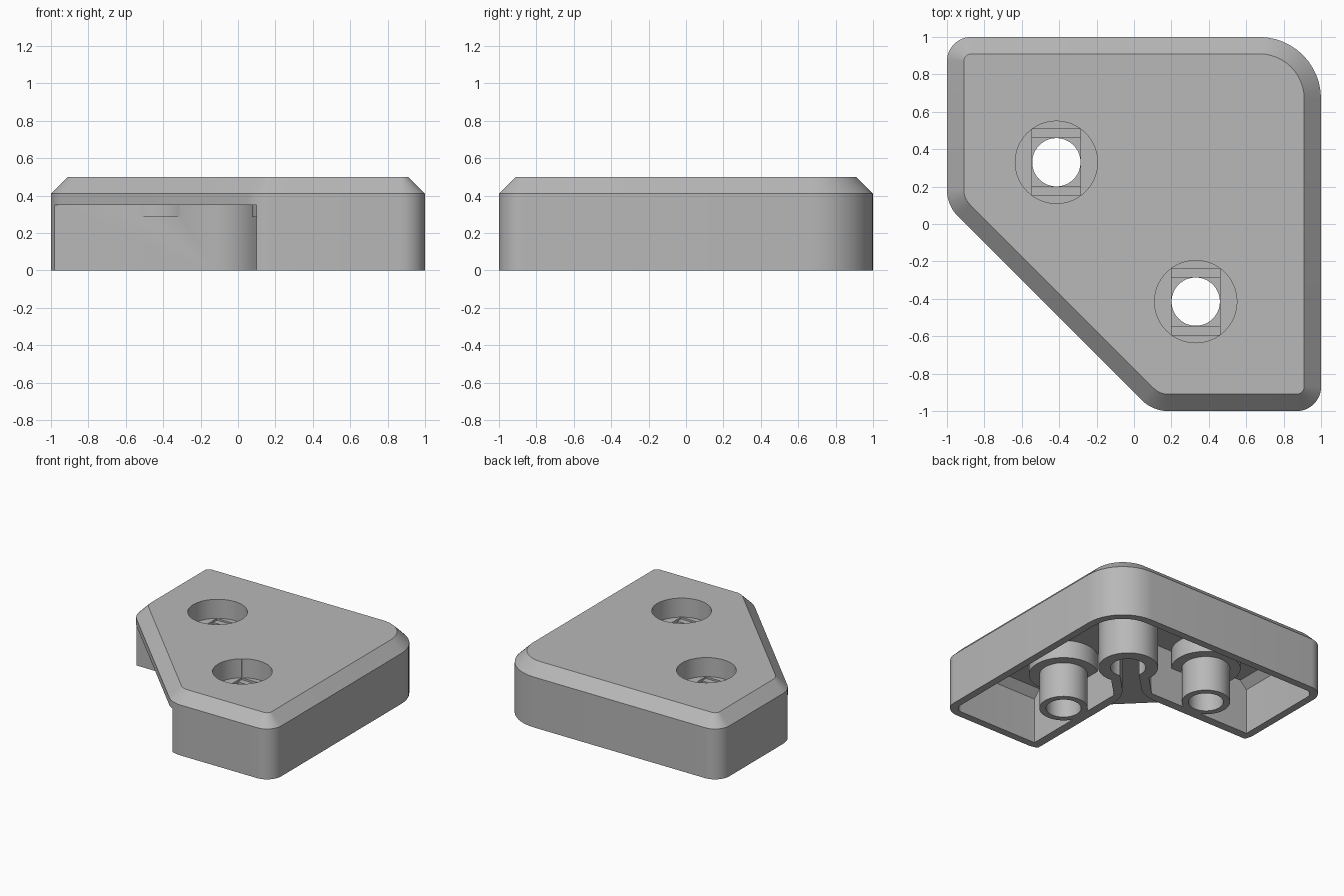
import bpy, math
from math import sin, cos, pi, sqrt
from mathutils import Vector

cube = bpy.data.objects.get("Cube")
if cube:
    bpy.data.objects.remove(cube, do_unlink=True)

grey = bpy.data.materials.new("plain_grey")
grey.use_nodes = True
grey.diffuse_color = (0.48, 0.48, 0.48, 1)
grey.node_tree.nodes["Principled BSDF"].inputs["Base Color"].default_value = (0.48, 0.48, 0.48, 1)

TOP, EDGE, CHAMFER, WALL = 0.5, 0.41, 0.09, 0.06
NOTCH, NOTCH_TOP, BOSS_LOW = 0.1, 0.35, 0.285
CORNER, BORE = 0.35, 0.13
SCREWS = [(-0.415, 0.33), (0.33, -0.415)]


def loft(name, rings):
    """Solid through (points, z) rings with equal point counts."""
    n = len(rings[0][0])
    verts = [(x, y, z) for pts, z in rings for x, y in pts]
    faces = [tuple(range(n))[::-1], tuple(range(len(verts) - n, len(verts)))]
    for k in range(len(rings) - 1):
        for i in range(n):
            a, b, j = k * n, (k + 1) * n, (i + 1) % n
            faces.append((a + i, a + j, b + j, b + i))
    mesh = bpy.data.meshes.new(name)
    mesh.from_pydata(verts, [], faces)
    mesh.materials.append(grey)
    obj = bpy.data.objects.new(name, mesh)
    bpy.context.scene.collection.objects.link(obj)
    return obj


def prism(name, pts, low, high):
    return loft(name, [(pts, low), (pts, high)])


def disc(centre, r, n=64):
    return [(centre[0] + r * cos(2 * pi * i / n), centre[1] + r * sin(2 * pi * i / n)) for i in range(n)]


def rect(x0, y0, x1, y1):
    return [(x0, y0), (x1, y0), (x1, y1), (x0, y1)]


def diagonal(pts):
    """Points given along and across the notch diagonal."""
    return [(NOTCH + (u - v) / sqrt(2), NOTCH + (u + v) / sqrt(2)) for u, v in pts]


def outline(d, steps=12):
    """Five-sided rounded outline, inset by d, counter-clockwise."""
    a, e = 0.1 + 0.414 * d, 1 - d
    corners = [((e, e), 0.33), ((-e, e), 0.13), ((-e, a), 0.2), ((a, -e), 0.2), ((e, -e), 0.13)]
    pts = []
    for i, (c, r) in enumerate(corners):
        c, r = Vector(c), max(r - d, 0.01)
        p = (Vector(corners[i - 1][0]) - c).normalized()
        q = (Vector(corners[(i + 1) % 5][0]) - c).normalized()
        half = p.angle(q) / 2
        centre = c + (p + q).normalized() * (r / sin(half))
        start = c + p * (r / math.tan(half)) - centre
        sweep = pi - 2 * half
        for k in range(steps + 1):
            t = sweep * k / steps
            pts.append((centre.x + start.x * cos(t) - start.y * sin(t),
                        centre.y + start.x * sin(t) + start.y * cos(t)))
    return pts


def subtract(target, cutters):
    """Cut each solid from the target, bake the result, drop the cutters."""
    for cutter in cutters:
        mod = target.modifiers.new("cut", 'BOOLEAN')
        mod.operation, mod.solver, mod.object = 'DIFFERENCE', 'EXACT', cutter
    graph = bpy.context.evaluated_depsgraph_get()
    graph.update()
    mesh = bpy.data.meshes.new_from_object(target.evaluated_get(graph))
    target.modifiers.clear()
    target.data = mesh
    for cutter in cutters:
        bpy.data.objects.remove(cutter, do_unlink=True)


def bosses():
    return [prism("screw_boss", disc(c, 0.255), BOSS_LOW, 0.6) for c in SCREWS]


# Outer shell with chamfered rim
shell = loft("corner_bracket", [(outline(0), 0), (outline(0), EDGE), (outline(CHAMFER), TOP)])

# Hollow under the shell, leaving notch walls, corner tube, screw tubes and bosses
inner = NOTCH + 0.07
hollow = loft("hollow", [(outline(WALL), -0.1), (outline(WALL), 0.37), (outline(WALL + 0.06), 0.43)])
subtract(hollow, [
    prism("notch_walls", rect(-2, -2, inner, inner), -0.2, 0.7),
    prism("neck_walls", diagonal(rect(-0.05, -0.14, 0.354, 0.14)), -0.21, 0.71),
    prism("corner_tube", disc((CORNER, CORNER), 0.22), -0.22, 0.72),
] + [prism("screw_tube", disc(c, 0.178), -0.23, 0.73) for c in SCREWS] + bosses())

# Square notch under the sloping side, interrupted by the two bosses
notch = prism("notch", rect(-2, -2, NOTCH, NOTCH), -0.1, NOTCH_TOP)
subtract(notch, bosses())

# Flared slot from the notch into the corner bore
w, k = 0.07, 0.16
flare = []
for i in range(11):
    t = i / 10
    flare.append(((1 - t) ** 2 * -k + 2 * t * (1 - t) * -w + t * t * 0.05,
                  (1 - t) ** 2 * k + 2 * t * (1 - t) * w + t * t * w))
flare.append((0.33, w))
slot_pts = [(u, -v) for u, v in flare] + [(u, v) for u, v in reversed(flare)]
slot = prism("slot", diagonal(slot_pts), -0.11, NOTCH_TOP - 0.001)
bore = prism("bore", disc((CORNER, CORNER), BORE), -0.12, NOTCH_TOP - 0.002)

# Stepped screw holes: wide recess, flat slot, square, then round hole
holes = []
for x, y in SCREWS:
    half = sqrt(0.22 ** 2 - BORE ** 2)
    holes += [
        prism("recess", disc((x, y), 0.22), 0.345, 0.7),
        prism("flat", rect(x - BORE, y - half, x + BORE, y + half), 0.33, 0.6),
        prism("square", rect(x - BORE, y - BORE, x + BORE, y + BORE), 0.315, 0.61),
        prism("screw_hole", disc((x, y), BORE - 0.001), -0.13, 0.62),
    ]
subtract(shell, [hollow, notch, slot, bore] + holes)

bpy.ops.object.select_all(action='DESELECT')
shell.select_set(True)
bpy.context.view_layer.objects.active = shell
bpy.ops.object.shade_smooth_by_angle(angle=math.radians(30))
